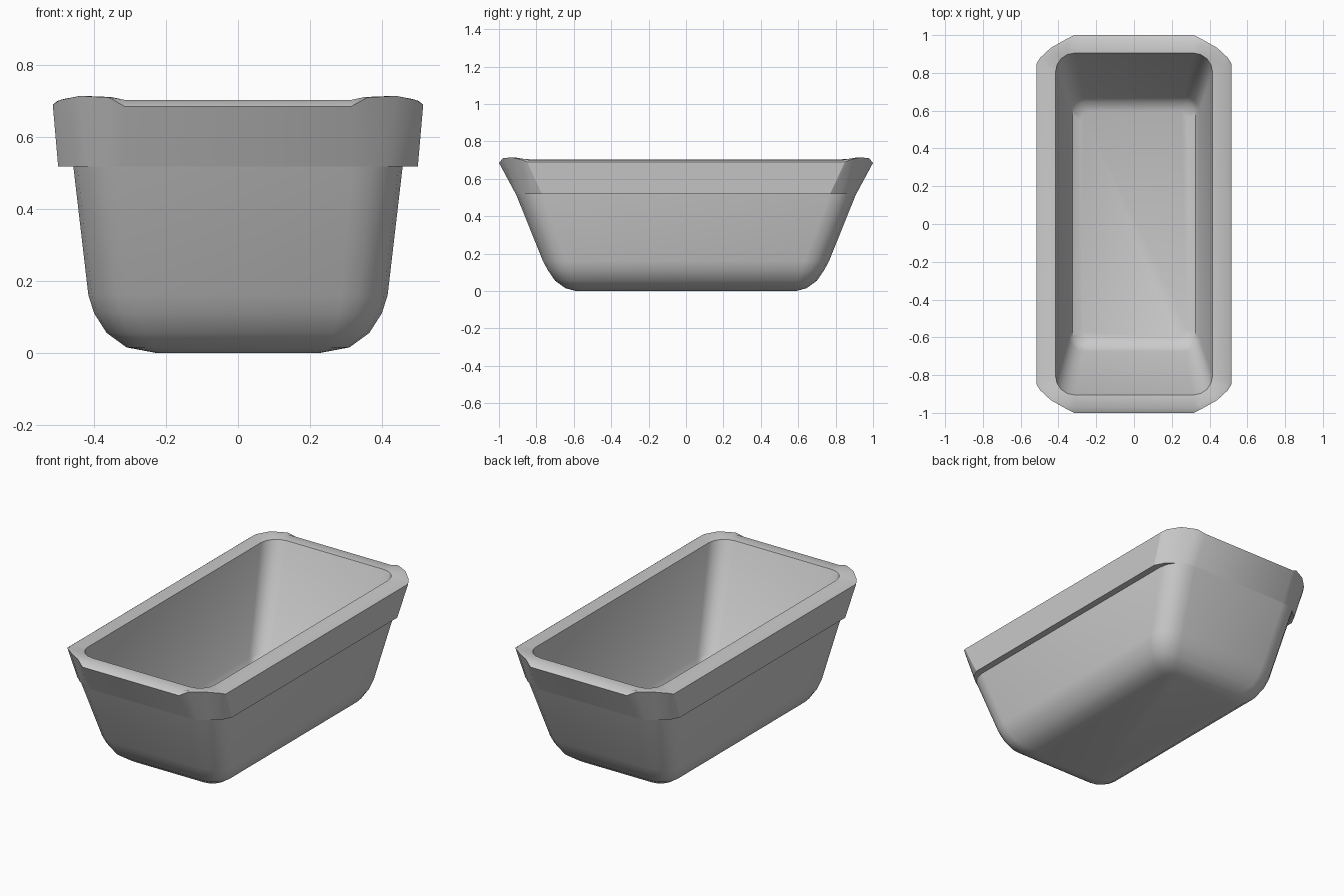
import bpy, bmesh, math

if "Cube" in bpy.data.objects:
    bpy.data.objects.remove(bpy.data.objects["Cube"])

N = 4  # segments per rounded corner


def corner(hx, hy, r, z):
    """Quarter outline, from the long side round to the end."""
    return [(hx - r + r * math.cos(math.pi / 2 * i / N),
             hy - r + r * math.sin(math.pi / 2 * i / N), z) for i in range(N + 1)]


def full_ring(q):
    """Mirror a quarter outline into a closed counter-clockwise loop."""
    return (q + [(-x, y, z) for x, y, z in reversed(q)]
            + [(-x, -y, z) for x, y, z in q]
            + [(x, -y, z) for x, y, z in reversed(q)])


# Outer wall: rounded foot then tapering sides
quarters = [corner(*p) for p in [
    (0.23, 0.59, 0.05, 0.0), (0.31, 0.645, 0.08, 0.015),
    (0.365, 0.70, 0.10, 0.055), (0.40, 0.738, 0.12, 0.11),
    (0.416, 0.765, 0.13, 0.16), (0.458, 0.91, 0.14, 0.52)]]

# Ledge: steps out along the long sides only, fading at the corners
quarters.append([(x + d, y, 0.518) for (x, y, z), d in
                 zip(quarters[-1], (0.042, 0.025, 0.004, 0, 0))])

# Rim: outer edge dips at the ends and rises at the corners
quarters.append([(0.515, 0.85, 0.69), (0.497, 0.88, 0.702), (0.44, 0.933, 0.714),
                 (0.36, 0.978, 0.71), (0.315, 1.0, 0.685)])
quarters.append([(0.502, 0.84, 0.70), (0.482, 0.865, 0.706), (0.427, 0.915, 0.714),
                 (0.352, 0.955, 0.711), (0.315, 0.972, 0.703)])

# Cavity: inner wall, curved foot and floor
quarters += [corner(*p) for p in [
    (0.415, 0.905, 0.10, 0.702), (0.345, 0.675, 0.08, 0.125),
    (0.325, 0.645, 0.07, 0.09), (0.28, 0.60, 0.05, 0.07)]]

bm = bmesh.new()
loops = [[bm.verts.new(p) for p in full_ring(q)] for q in quarters]
for a, b in zip(loops, loops[1:]):
    n = len(a)
    for i in range(n):
        j = (i + 1) % n
        bm.faces.new((a[i], a[j], b[j], b[i]))
bm.faces.new(list(reversed(loops[0])))
bm.faces.new(loops[-1])
bmesh.ops.remove_doubles(bm, verts=bm.verts, dist=0.0005)
bmesh.ops.recalc_face_normals(bm, faces=bm.faces)

mesh = bpy.data.meshes.new("tub")
bm.to_mesh(mesh)
bm.free()
tub = bpy.data.objects.new("tub", mesh)
bpy.context.collection.objects.link(tub)
bpy.context.view_layer.objects.active = tub
tub.select_set(True)
bpy.ops.object.shade_smooth_by_angle(angle=math.radians(32))
